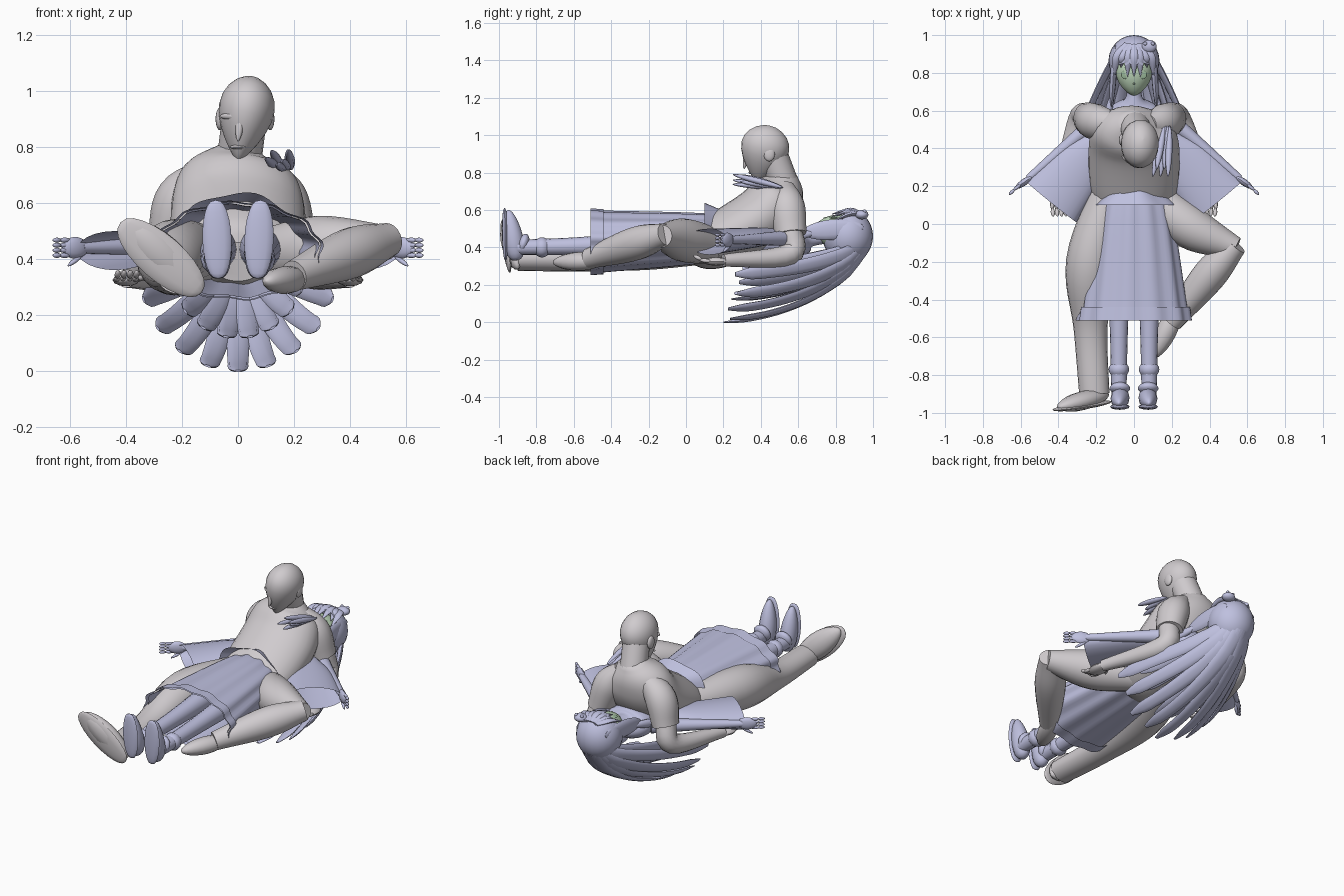
import bpy, bmesh, math
from mathutils import Vector

cube = bpy.data.objects.get("Cube")
if cube:
    bpy.data.objects.remove(cube)

X, Y, Z = Vector((1, 0, 0)), Vector((0, 1, 0)), Vector((0, 0, 1))
built = []


def material(name, colour):
    mat = bpy.data.materials.new(name)
    mat.use_nodes = True
    mat.diffuse_color = (*colour, 1)
    mat.node_tree.nodes["Principled BSDF"].inputs["Base Color"].default_value = (*colour, 1)
    return mat


GREY = material("warm grey", (.63, .6, .62))
LILAC = material("pale lilac", (.52, .53, .74))
GREEN = material("pale green", (.53, .7, .51))
DARK_GREEN = material("eye green", (.3, .45, .3))


def finish(name, mat, bm):
    bmesh.ops.recalc_face_normals(bm, faces=bm.faces[:])
    mesh = bpy.data.meshes.new(name)
    bm.to_mesh(mesh)
    bm.free()
    mesh.materials.append(mat)
    obj = bpy.data.objects.new(name, mesh)
    bpy.context.collection.objects.link(obj)
    built.append(obj)
    return obj


def smooth_path(points, steps):
    """Catmull-Rom through points that hold position and two radii."""
    p = [Vector(q) for q in points]
    p = [p[0] * 2 - p[1]] + p + [p[-1] * 2 - p[-2]]
    out = []
    for a, b, c, d in zip(p, p[1:], p[2:], p[3:]):
        for i in range(steps):
            t = i / steps
            out.append((b * 2 + (c - a) * t + (a * 2 - b * 5 + c * 4 - d) * t ** 2
                        + (b * 3 - a - c * 3 + d) * t ** 3) / 2)
    return out + [p[-2]]


def loft(name, mat, points, side=X, mirror=1, sides=16, steps=6, caps=True, pleats=0, depth=0):
    """Elliptical tube: each point is x, y, z, half width along side, half depth."""
    path = smooth_path([(q[0] * mirror, *q[1:], q[-1])[:5] for q in points], steps)
    side = Vector((side.x * mirror, side.y, side.z))
    centres = [Vector(q[:3]) for q in path]
    bm = bmesh.new()
    rings = []
    for i, (centre, q) in enumerate(zip(centres, path)):
        tangent = (centres[min(i + 1, len(path) - 1)] - centres[max(i - 1, 0)]).normalized()
        u = (side - tangent * side.dot(tangent)).normalized()
        v = tangent.cross(u)
        ring = []
        for k in range(sides):
            angle = math.tau * k / sides
            ripple = 1 + depth * math.sin(pleats * angle)
            across = u * max(q[3], .001) * math.cos(angle)
            through = v * max(q[4], .001) * math.sin(angle)
            ring.append(bm.verts.new(centre + (across + through) * ripple))
        rings.append(ring)
    for r, s in zip(rings, rings[1:]):
        for k in range(sides):
            bm.faces.new((r[k], r[k - 1], s[k - 1], s[k]))
    if caps:
        bm.faces.new(rings[0])
        bm.faces.new(rings[-1])
    return finish(name, mat, bm)


def spindle(name, mat, start, end, width, depth, side=X, mirror=1, skew=1, bulge=.5, sides=12):
    """Rounded form from start to end; skew moves its fullest place, bulge sets how blunt it is."""
    start, end = Vector(start), Vector(end)
    points = []
    for i in range(13):
        t = (1 - math.cos(math.pi * i / 12)) / 2
        full = max(math.sin(math.pi * t ** skew), 0) ** bulge
        points.append((*start.lerp(end, t), width * full, depth * full))
    return loft(name, mat, points, side, mirror, sides, steps=1)


def ball(name, mat, place, size, keep=None):
    bm = bmesh.new()
    bmesh.ops.create_uvsphere(bm, u_segments=24, v_segments=16, radius=1)
    for v in bm.verts:
        v.co = Vector(a * b for a, b in zip(v.co, size)) + Vector(place)
    if keep:
        gone = [f for f in bm.faces if not keep(f.calc_center_median())]
        bmesh.ops.delete(bm, geom=gone, context='FACES')
    return finish(name, mat, bm)


def hand(name, mat, wrist, aim, across, bend, size, mirror):
    """Palm, four curled fingers and a thumb."""
    wrist, aim = Vector(wrist), Vector(aim).normalized() * size
    across, bend = Vector(across).normalized() * size, Vector(bend) * size
    thick = size * .07
    spindle(name + "_palm", mat, wrist - aim * .2, wrist + aim * .7, size * .3, size * .14, across, mirror)
    for i in range(4):
        base = wrist + aim * .4 + across * (i - 1.5) * .14
        knuckle = base + aim * .4 + bend * .1
        spindle(name + "_finger", mat, base, knuckle, thick, thick, across, mirror, sides=8)
        spindle(name + "_fingertip", mat, knuckle - aim * .08, knuckle + aim * .2 + bend * .3,
                thick, thick, across, mirror, sides=8)
    base = wrist - across * .2
    spindle(name + "_thumb", mat, base, base + aim * .5 - across * .3 + bend * .2,
            thick, thick, across, mirror, sides=8)


# Seated figure: trunk, neck and head
loft("seated_torso", GREY, [
    (0, 0, .39, .1, .07), (0, .14, .42, .22, .14), (0, .4, .56, .24, .165),
    (-.01, .5, .7, .2, .14), (0, .54, .8, .06, .06)], sides=28)
loft("seated_neck", GREY, [(0, .53, .72, .08), (.02, .47, .88, .08)])
spindle("seated_head", GREY, (0, .38, .75), (.05, .45, 1.05), .1, .13, skew=1.5, sides=24)
spindle("seated_nose", GREY, (.01, .33, .92), (0, .31, .82), .016, .016, skew=.6)
spindle("seated_lips", GREY, (-.03, .35, .8), (.03, .35, .8), .008, .016, Z)
for s in (1, -1):
    spindle("seated_brow", GREY, (.015 + s * .01, .31, .91), (.015 + s * .08, .36, .91), .012, .012, Z)
    ball("seated_ear", GREY, (.025 + s * .09, .445, .9), (.015, .03, .04))

# Seated figure: arms and hands, the left arm held closer in
for s, tuck in ((1, .045), (-1, 0)):
    loft("short_sleeve", GREY, [(.08, .52, .72, .05, .06), (.2 - tuck, .54, .62, .09, .095),
                                (.25 - tuck, .56, .47, .075, .085)], mirror=s)
    loft("seated_forearm", GREY, [(.25 - tuck, .56, .5, .06), (.29 - tuck, .55, .36, .06),
                                  (.4, .2, .33, .033)], mirror=s)
    hand("seated_hand", GREY, (.4, .2, .325), -Y, X, Z * .5 - X * .1, .16, s)

# Seated figure: straight right leg, bent left leg and feet
loft("straight_leg", GREY, [(-.12, .2, .42, .1), (-.23, -.2, .41, .13), (-.23, -.55, .35, .09, .08),
                            (-.21, -.9, .34, .08, .065)], sides=20)
spindle("straight_foot", GREY, (-.14, -.9, .29), (-.4, -.97, .53), .05, .075, Y)
spindle("straight_sole", GREY, (-.13, -.94, .28), (-.42, -.985, .53), .018, .08, Y, bulge=.4)
loft("bent_thigh", GREY, [(.1, .14, .41, .1), (.3, -.02, .44, .115), (.54, -.13, .46, .06)], Z, sides=20)
loft("bent_shin", GREY, [(.54, -.11, .47, .06), (.4, -.27, .42, .09), (.2, -.52, .34, .055)], Z, sides=20)
spindle("bent_foot", GREY, (.24, -.43, .33), (.1, -.71, .32), .05, .055, Z)

# Reclining figure: trunk, pleated skirt with a hem band, and flared blouse hem
loft("reclining_torso", LILAC, [(0, .16, .45, .12, .1), (0, .3, .44, .1, .08), (0, .58, .43, .15, .09),
                                (0, .66, .45, .05, .05), (0, .74, .46, .04, .04)], sides=20)
loft("pleated_skirt", LILAC, [(0, .22, .46, .1, .09), (0, .1, .45, .19, .13), (0, -.5, .43, .285, .165)],
     sides=72, caps=False, pleats=12, depth=.03)
loft("skirt_hem", LILAC, [(0, -.44, .43, .29, .17), (0, -.51, .43, .3, .175)],
     sides=72, caps=False, pleats=12, depth=.03)
loft("blouse_hem", LILAC, [(0, .23, .47, .08, .11), (0, .1, .47, .22, .165)],
     sides=48, caps=False, pleats=6, depth=.04)

# Reclining figure: legs, shoes, wide sleeves and hands
for s in (1, -1):
    loft("stocking_leg", LILAC, [(.08, .1, .44, .08), (.08, -.5, .41, .05), (.08, -.9, .4, .04)], mirror=s)
    spindle("sock_cuff", LILAC, (.08, -.72, .4), (.08, -.82, .4), .054, .054, mirror=s)
    spindle("ankle_strap", LILAC, (.075, -.84, .41), (.075, -.9, .43), .055, .055, mirror=s)
    spindle("shoe", LILAC, (.07, -.905, .33), (.08, -.95, .6), .055, .05, Y, s, skew=.7)
    spindle("shoe_sole", LILAC, (.07, -.965, .33), (.08, -.97, .61), .016, .052, Y, s, bulge=.35)
    loft("wide_sleeve", LILAC, [(.18, .45, .46, .06, .045), (.27, .33, .45, .13, .055),
                                (.44, .12, .43, .175, .07)], X + Y, s, sides=24, caps=False)
    loft("slim_arm", LILAC, [(.16, .58, .45, .045), (.56, .24, .44, .02)], Z, s)
    hand("reclining_hand", LILAC, (.555, .24, .44), X - Y * .7, Z, -Y * .2, .13, s)

# Face with thin eye plates
spindle("face", GREEN, (0, .68, .5), (0, .96, .46), .1, .095, sides=24, bulge=.6)
for s in (1, -1):
    ball("eye", DARK_GREEN, (s * .048, .79, .558), (.02, .022, .004))
ball("nose_tip", GREEN, (0, .745, .556), (.005, .01, .006))

# Hair cap, fringe, face-framing locks and hair ornament
ball("hair_cap", LILAC, (0, .865, .46), (.135, .135, .145),
     keep=lambda c: not (c.y < .85 and c.z > .46 and abs(c.x) < .1))
for i in range(-3, 4):
    x, drop = i * .03, abs(i) * .007
    tip = .83 if abs(i) == 2 else .78
    loft("fringe_lock", LILAC, [(x * .4, .95, .57, .02, .01), (x, .88, .6 - drop, .024, .012),
                                (x * 1.15, tip, .578 - drop * 2, .002)], sides=8)
ball("hair_ornament", LILAC, (.08, .94, .575), (.04, .035, .025))
for s in (1, -1):
    ball("ornament_eye", LILAC, (.08 + s * .02, .955, .593), (.01, .01, .01))
    spindle("side_lock", LILAC, (.1, .95, .51), (.12, .62, .48), .018, .055, mirror=s)
    spindle("side_lock_tail", LILAC, (.11, .7, .48), (.17, .46, .44), .02, .025, mirror=s)


# Long hair falling in two fanned layers, narrow at the head and spreading to the tips
def fan(name, count, reach, tip):
    for i in range(count):
        angle = math.radians(72) * (2 * i / (count - 1) - 1)
        across = Vector((math.cos(angle), 0, math.sin(angle)))
        end = tip + .07 * math.sin(angle) ** 2 + i % 2 * .03
        points = []
        for k in range(9):
            t = k / 8
            out = Vector((math.sin(angle) * (.62 + .34 * t), 0, -math.cos(angle)))
            radius = reach * (.07 + .3 * math.sin(math.pi / 2 * t ** .75))
            centre = out * radius + Z * (.45 - .08 * math.sqrt(t)) + Y * (.96 + (end - .96) * t)
            width = .047 - .014 * t if k < 8 else .012
            points.append((*centre, width, width / 3))
        loft(name, LILAC, points, across, sides=10, steps=2)


fan("outer_hair_lock", 9, 1, .2)
fan("inner_hair_lock", 8, .68, .24)

# Loose lock resting on the left shoulder
for i in range(5):
    lift = .03 * math.sin(i * 2)
    spindle("shoulder_lock", LILAC, (.15 + i * .01, .52, .72), (.1 + i * .02, .25 + i % 2 * .04, .76 + lift),
            .018, .016, sides=8)

# Smooth shading with crisp folds
bpy.ops.object.select_all(action='DESELECT')
for obj in built:
    obj.select_set(True)
bpy.context.view_layer.objects.active = built[0]
bpy.ops.object.shade_smooth_by_angle(angle=math.radians(50))
